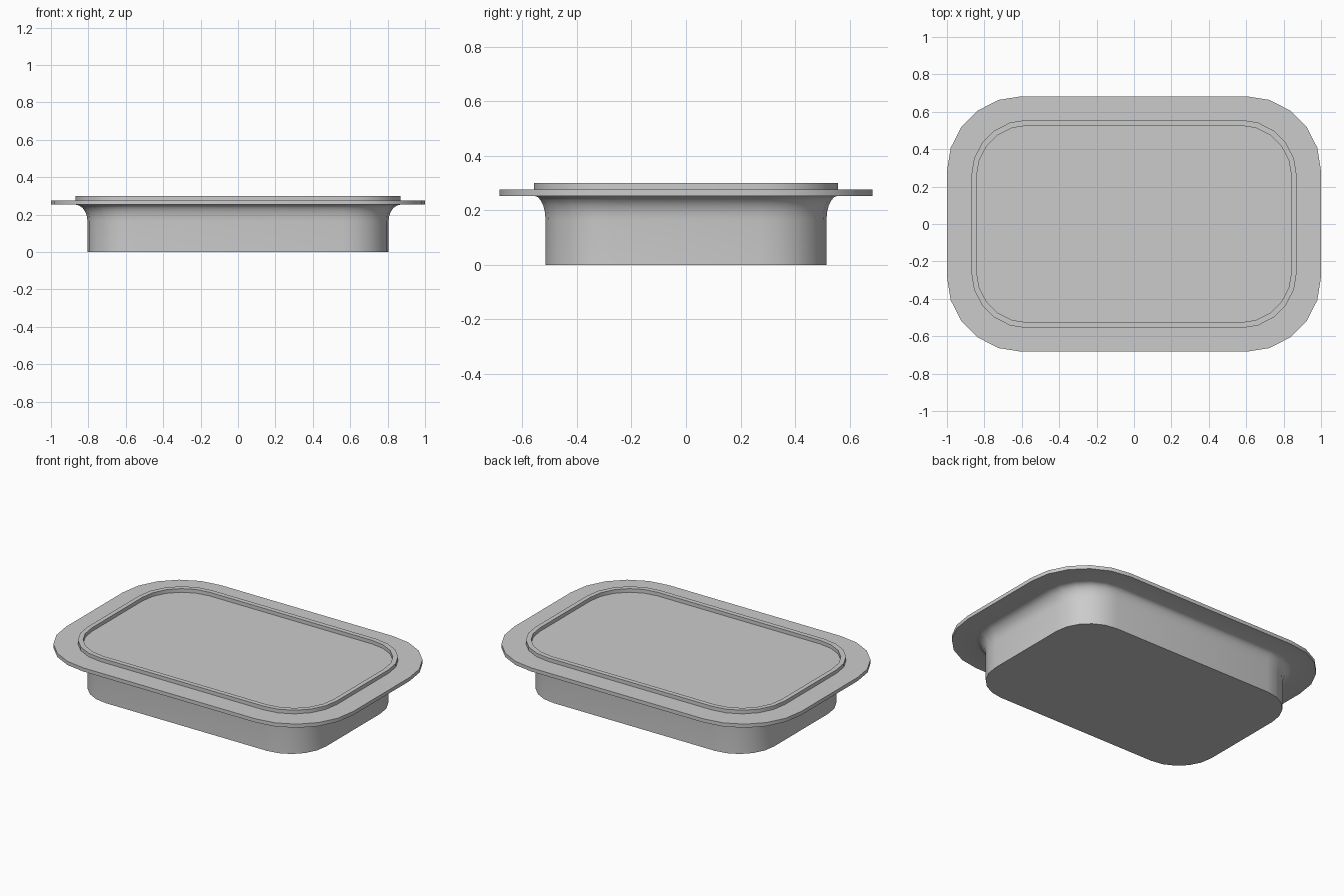
import bpy, bmesh, math

if "Cube" in bpy.data.objects:
    bpy.data.objects.remove(bpy.data.objects["Cube"])

SEG = 5  # segments per rounded corner


def outline(hx, hy, r, z):
    """Rounded rectangle as a list of points, counter-clockwise."""
    pts = []
    for k, (sx, sy) in enumerate([(1, 1), (-1, 1), (-1, -1), (1, -1)]):
        for i in range(SEG + 1):
            a = math.pi / 2 * (k + i / SEG)
            pts.append((sx * (hx - r) + r * math.cos(a),
                        sy * (hy - r) + r * math.sin(a), z))
    return pts


def loft(name, sections):
    """Skin a stack of rounded rectangles and cap both ends."""
    bm = bmesh.new()
    rings = [[bm.verts.new(p) for p in outline(*s)] for s in sections]
    for a, b in zip(rings, rings[1:]):
        n = len(a)
        for i in range(n):
            j = (i + 1) % n
            bm.faces.new((a[i], a[j], b[j], b[i]))
    bm.faces.new(rings[0][::-1])
    bm.faces.new(rings[-1])
    bmesh.ops.recalc_face_normals(bm, faces=bm.faces)
    me = bpy.data.meshes.new(name)
    bm.to_mesh(me)
    bm.free()
    ob = bpy.data.objects.new(name, me)
    bpy.context.collection.objects.link(ob)
    bpy.ops.object.select_all(action='DESELECT')
    ob.select_set(True)
    bpy.context.view_layer.objects.active = ob
    bpy.ops.object.shade_smooth_by_angle(angle=math.radians(35))
    return ob


# Straight body wall, then a concave flare up to the flange
sections = [(0.805, 0.515, 0.245, 0.0), (0.805, 0.515, 0.245, 0.165)]
for i in range(1, 6):
    a = math.pi / 2 * i / 5
    t = 1 - math.cos(a)
    sections.append((0.805 + 0.065 * t, 0.515 + 0.042 * t,
                     0.245 + 0.055 * t, 0.165 + 0.088 * math.sin(a)))

# Wide flange, raised rim, and the recessed top panel
sections += [
    (1.0, 0.683, 0.40, 0.253),
    (1.0, 0.683, 0.40, 0.276),
    (0.87, 0.557, 0.30, 0.276),
    (0.87, 0.557, 0.30, 0.299),
    (0.842, 0.527, 0.275, 0.299),
    (0.842, 0.527, 0.275, 0.276),
]
loft("tray", sections)
